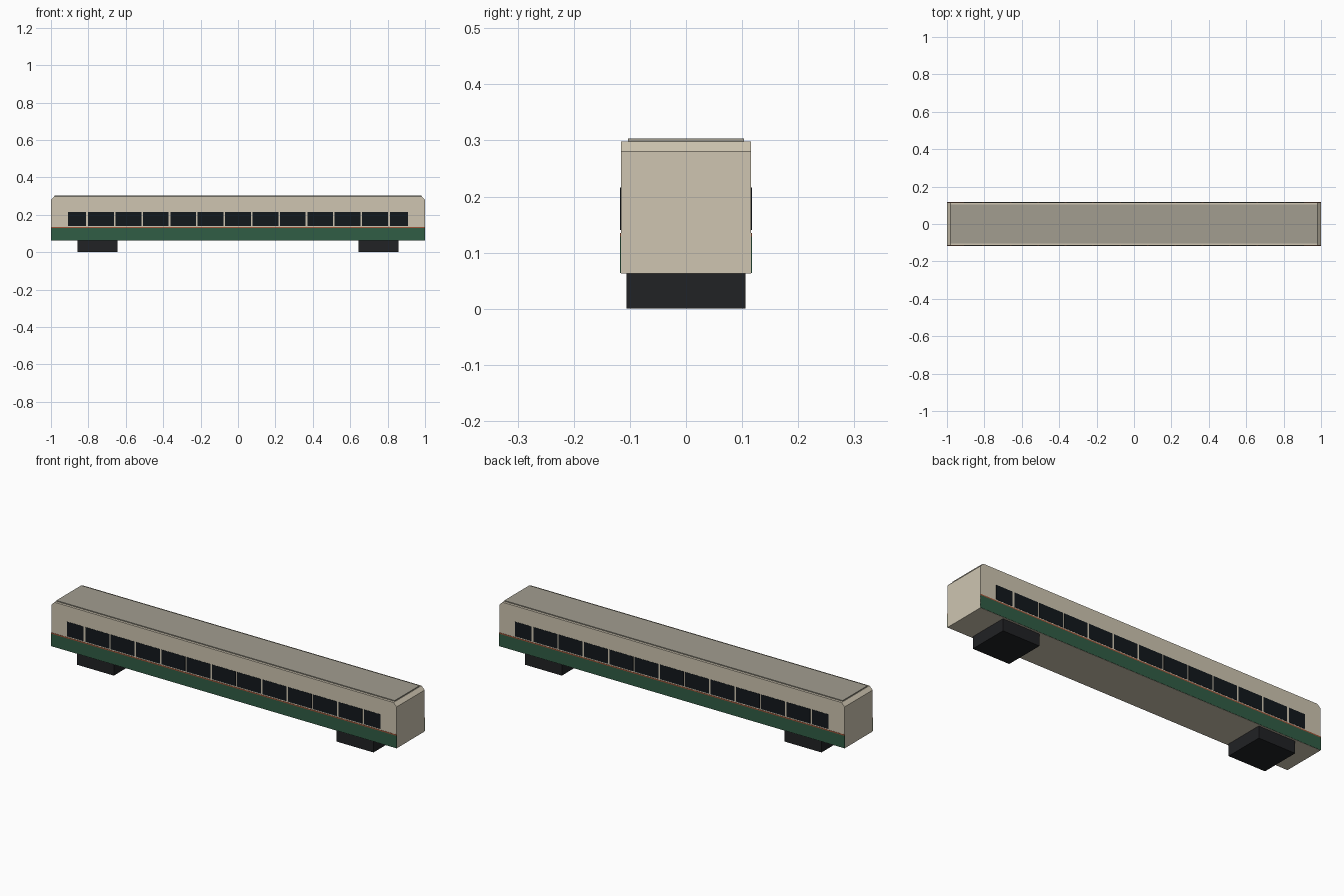
import bpy, bmesh

if "Cube" in bpy.data.objects:
    bpy.data.objects.remove(bpy.data.objects["Cube"])

def mat(name, rgb):
    m = bpy.data.materials.new(name)
    m.diffuse_color = (*rgb, 1)
    m.use_nodes = True
    m.node_tree.nodes["Principled BSDF"].inputs["Base Color"].default_value = m.diffuse_color
    return m

CREAM = mat("cream", (0.62, 0.56, 0.44))
GREEN = mat("green", (0.03, 0.11, 0.06))
RED = mat("red_brown", (0.35, 0.09, 0.04))
GLASS = mat("dark_glass", (0.006, 0.009, 0.012))
ROOF = mat("roof_grey", (0.36, 0.34, 0.28))
BLACK = mat("bogie_black", (0.015, 0.016, 0.018))

def prism(name, profile, y0, y1, material):
    """Extrude an xz profile from y0 to y1."""
    bm = bmesh.new()
    face = bm.faces.new([bm.verts.new((x, y0, z)) for x, z in profile])
    ext = bmesh.ops.extrude_face_region(bm, geom=[face])["geom"]
    bmesh.ops.translate(bm, vec=(0, y1 - y0, 0),
                        verts=[v for v in ext if isinstance(v, bmesh.types.BMVert)])
    bmesh.ops.recalc_face_normals(bm, faces=bm.faces)
    me = bpy.data.meshes.new(name)
    bm.to_mesh(me)
    bm.free()
    me.materials.append(material)
    ob = bpy.data.objects.new(name, me)
    bpy.context.collection.objects.link(ob)
    return ob

def box(name, x0, x1, y0, y1, z0, z1, material):
    return prism(name, [(x0, z0), (x1, z0), (x1, z1), (x0, z1)], y0, y1, material)

# Carriage body with chamfered roof ends
W = 0.116
prism("body", [(-1, 0.063), (1, 0.063), (1, 0.28), (0.982, 0.298),
               (-0.982, 0.298), (-1, 0.28)], -W, W, CREAM)

# Raised roof panel
box("roof_panel", -0.98, 0.98, -0.103, 0.103, 0.297, 0.303, ROOF)

# Bogies
for side, x in (("left", -0.752), ("right", 0.752)):
    box(f"bogie_{side}", x - 0.107, x + 0.107, -0.106, 0.106, 0, 0.064, BLACK)

# Window spans: eleven wide panes and a narrow one at each end
spans = [((i - 5) * 0.1465 - 0.069, (i - 5) * 0.1465 + 0.069) for i in range(11)]
spans = [(-0.908, -0.813)] + spans + [(0.813, 0.908)]

# Livery and windows on both long sides
for side, s in (("front", -1), ("back", 1)):
    y0, y1 = s * (W - 0.002), s * (W + 0.0012)
    box(f"lower_band_{side}", -1, 1, y0, y1, 0.064, 0.129, GREEN)
    box(f"stripe_{side}", -1, 1, y0, y1, 0.129, 0.135, RED)
    for n, (a, b) in enumerate(spans):
        box(f"window_{side}_{n + 1}", a, b, y0, y1, 0.14, 0.216, GLASS)
